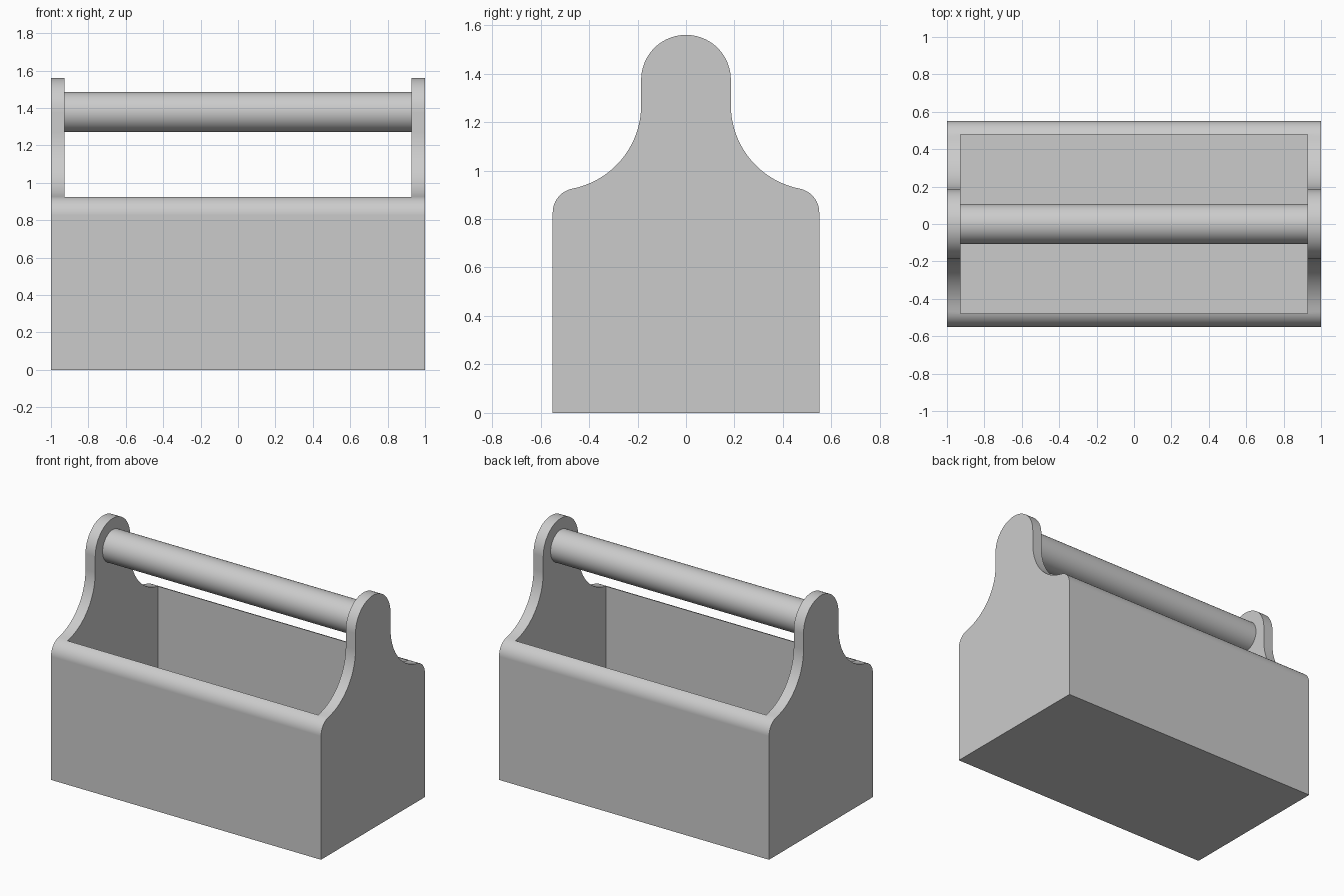
import bpy
import bmesh
from math import sin, cos, pi, hypot, atan2

if "Cube" in bpy.data.objects:
    bpy.data.objects.remove(bpy.data.objects["Cube"])

HALF_LENGTH, HALF_DEPTH, WALL = 1.0, 0.55, 0.072
INNER_X, INNER_Y = HALF_LENGTH - WALL, HALF_DEPTH - WALL
NECK, GRIP_Z = 0.185, 1.375

# One grey for everything
grey = bpy.data.materials.new("plain grey")
grey.use_nodes = True
grey.diffuse_color = (0.6, 0.6, 0.6, 1)
grey.node_tree.nodes["Principled BSDF"].inputs["Base Color"].default_value = (0.6, 0.6, 0.6, 1)


def arc(cy, cz, radius, start, end, steps):
    return [(cy + radius * cos(start + (end - start) * i / steps),
             cz + radius * sin(start + (end - start) * i / steps)) for i in range(steps + 1)]


def activate(obj):
    bpy.ops.object.select_all(action='DESELECT')
    obj.select_set(True)
    bpy.context.view_layer.objects.active = obj


def smooth(obj):
    activate(obj)
    bpy.ops.object.shade_smooth_by_angle(angle=pi / 6)
    mod = obj.modifiers.new("even shading", 'WEIGHTED_NORMAL')
    mod.keep_sharp = True


# Half outline of the end: rounded shoulder, concave sweep, straight neck, round top
shoulder_y, shoulder_z, shoulder_r = 0.45, 0.827, 0.1
sweep_y, sweep_z, sweep_r = 0.536, 1.27, 0.351
tangent = atan2(sweep_z - shoulder_z, sweep_y - shoulder_y)
half = [(HALF_DEPTH, 0)]
half += arc(shoulder_y, shoulder_z, shoulder_r, 0, tangent, 12)
half += arc(sweep_y, sweep_z, sweep_r, tangent - pi, -pi, 20)[1:]
half += arc(0, GRIP_Z, NECK, 0, pi / 2, 20)
outline = half + [(-y, z) for y, z in reversed(half[:-1])]

# Carrier body: the outline extruded along the full length
bm = bmesh.new()
face = bm.faces.new([bm.verts.new((-HALF_LENGTH, y, z)) for y, z in outline])
new = bmesh.ops.extrude_face_region(bm, geom=[face])["geom"]
bmesh.ops.translate(bm, vec=(2 * HALF_LENGTH, 0, 0),
                    verts=[v for v in new if isinstance(v, bmesh.types.BMVert)])
bmesh.ops.recalc_face_normals(bm, faces=bm.faces)
mesh = bpy.data.meshes.new("carrier_body")
bm.to_mesh(mesh)
bm.free()
mesh.materials.append(grey)
body = bpy.data.objects.new("carrier_body", mesh)
bpy.context.collection.objects.link(body)

# Hollow it out, leaving the end panels, the side walls and the floor
top = 2.0
bpy.ops.mesh.primitive_cube_add(size=1, location=(0, 0, (WALL + top) / 2))
cutter = bpy.context.object
cutter.name = "cavity_cutter"
cutter.scale = (2 * INNER_X, 2 * INNER_Y, top - WALL)
cutter.hide_render = True
cutter.data.materials.append(grey)
activate(body)
cut = body.modifiers.new("cavity", 'BOOLEAN')
cut.operation, cut.solver, cut.object = 'DIFFERENCE', 'EXACT', cutter
bpy.ops.object.modifier_apply(modifier=cut.name)
bpy.data.objects.remove(cutter)
smooth(body)

# Round handle between the end panels
bpy.ops.mesh.primitive_cylinder_add(vertices=64, radius=0.107, depth=2 * INNER_X,
                                    location=(0, 0, GRIP_Z + 0.003), rotation=(0, pi / 2, 0))
handle = bpy.context.object
handle.name = "handle"
handle.data.materials.append(grey)
smooth(handle)
